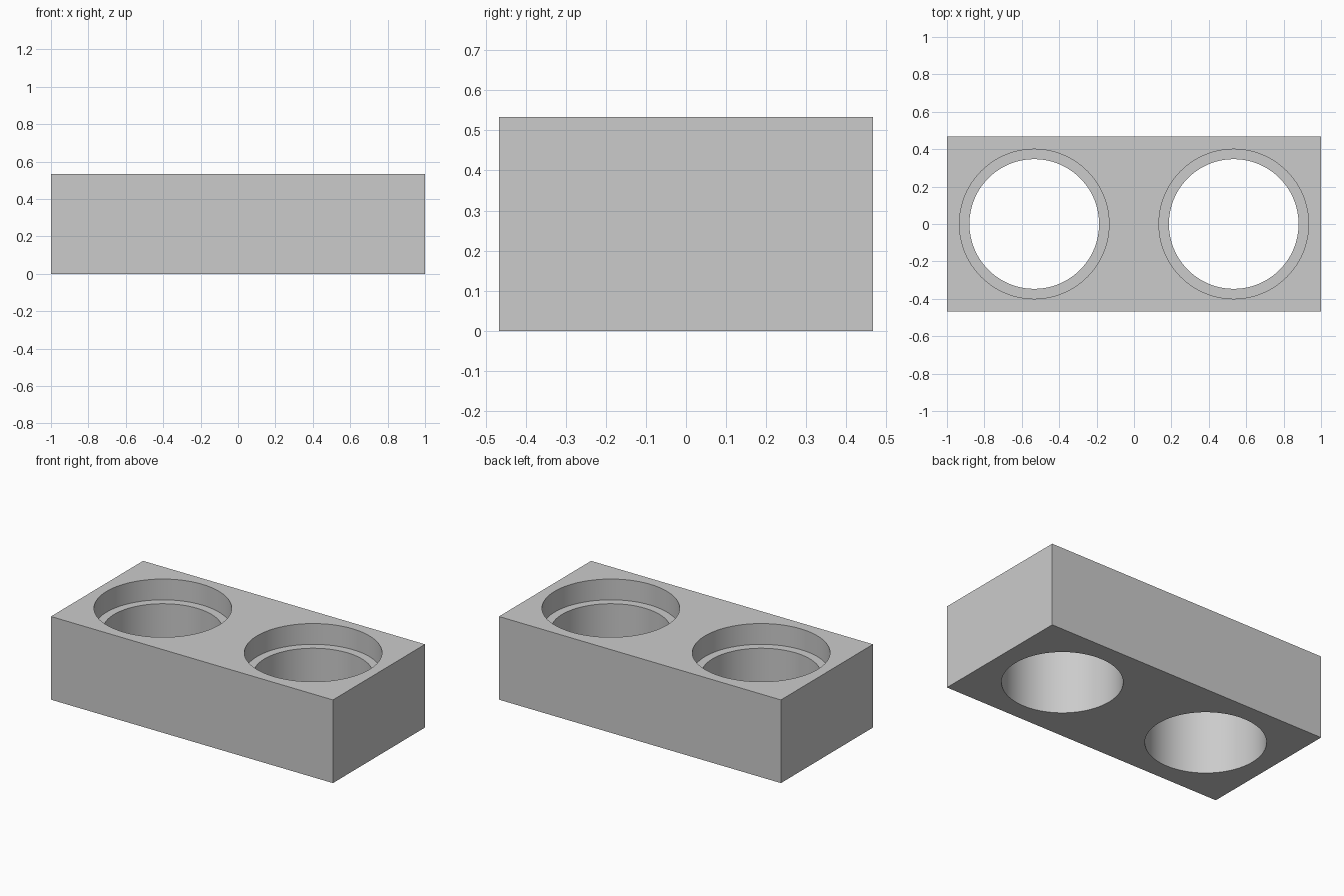
import bpy

if "Cube" in bpy.data.objects:
    bpy.data.objects.remove(bpy.data.objects["Cube"])

W, D, H = 2.0, 0.9333, 0.5333     # block size
HOLE_X = 0.5333                   # hole centre offset
BORE_R, RIM_R = 0.3467, 0.4       # through hole and wider recess
RIM_DEPTH = 0.1333

grey = bpy.data.materials.new("light_grey")
grey.diffuse_color = (0.6, 0.6, 0.6, 1)
grey.use_nodes = True
grey.node_tree.nodes["Principled BSDF"].inputs["Base Color"].default_value = grey.diffuse_color

# Solid block
bpy.ops.mesh.primitive_cube_add(size=1, location=(0, 0, H / 2))
block = bpy.context.object
block.name = "holder_block"
block.scale = (W, D, H)
bpy.ops.object.transform_apply(location=True, rotation=False, scale=True)
block.data.materials.append(grey)


def cut_hole(x, radius, z0, z1):
    """Cut a vertical round hole between two heights."""
    bpy.ops.mesh.primitive_cylinder_add(
        vertices=96, radius=radius, depth=z1 - z0, location=(x, 0, (z0 + z1) / 2))
    cutter = bpy.context.object
    cutter.name = "hole_cutter"
    cutter.hide_render = True
    cutter.data.materials.append(grey)
    mod = block.modifiers.new("hole", 'BOOLEAN')
    mod.operation = 'DIFFERENCE'
    mod.solver = 'EXACT'
    mod.object = cutter
    bpy.context.view_layer.objects.active = block
    bpy.ops.object.modifier_apply(modifier=mod.name)
    bpy.data.objects.remove(cutter)


# Two stepped round holes
for x in (-HOLE_X, HOLE_X):
    cut_hole(x, BORE_R, -0.1, H + 0.1)
    cut_hole(x, RIM_R, H - RIM_DEPTH, H + 0.1)

# Smooth bores with crisp edges
bpy.ops.object.select_all(action='DESELECT')
block.select_set(True)
bpy.context.view_layer.objects.active = block
bpy.ops.object.shade_smooth_by_angle()
